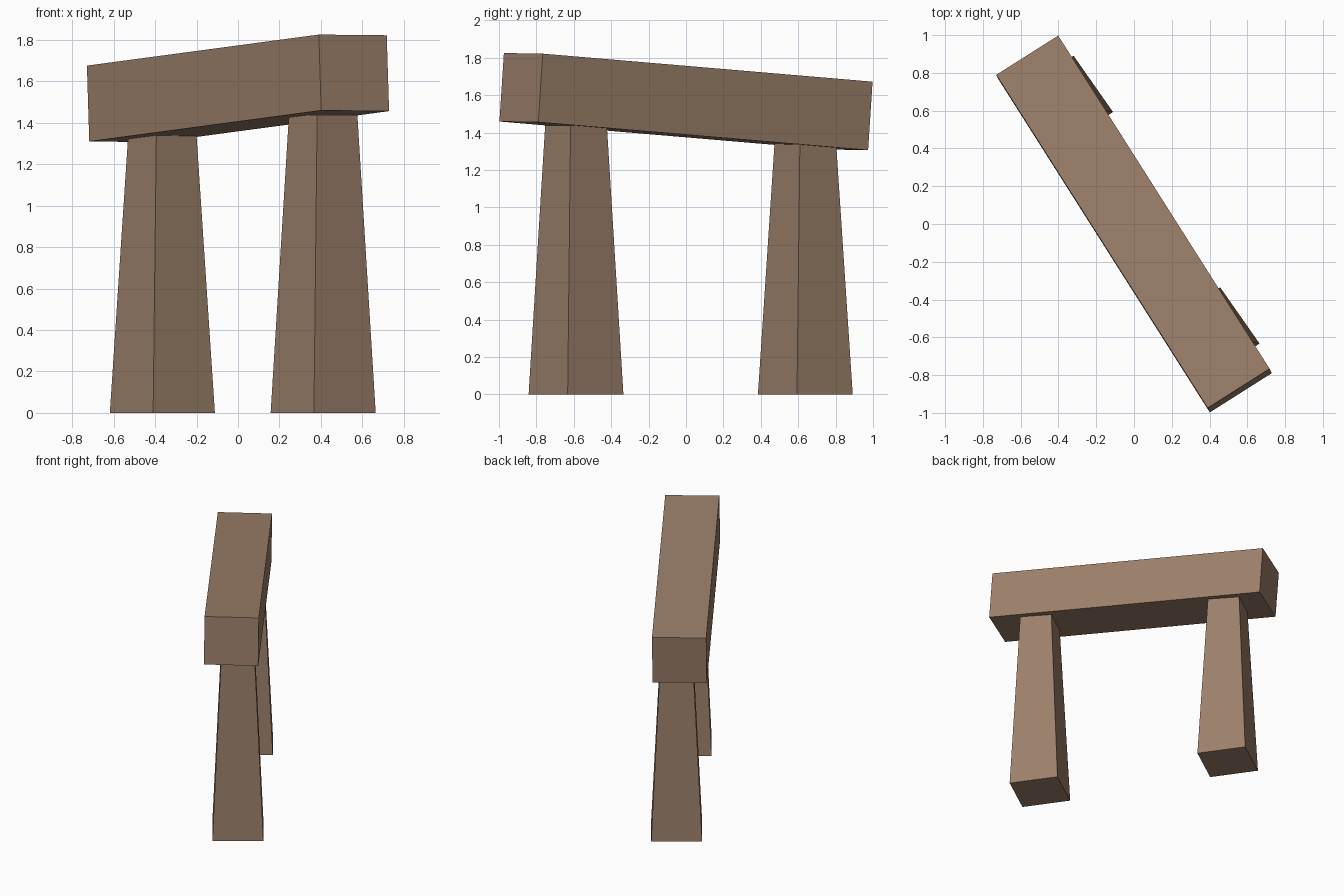
import bpy, bmesh
from math import radians, sqrt
from mathutils import Matrix

if "Cube" in bpy.data.objects:
    bpy.data.objects.remove(bpy.data.objects["Cube"])

stone = bpy.data.materials.new("brown_stone")
stone.diffuse_color = (0.33, 0.215, 0.145, 1)
stone.use_nodes = True
stone.node_tree.nodes["Principled BSDF"].inputs["Base Color"].default_value = stone.diffuse_color


def make_object(name, bm):
    bmesh.ops.recalc_face_normals(bm, faces=bm.faces)
    mesh = bpy.data.meshes.new(name)
    bm.to_mesh(mesh)
    bm.free()
    mesh.materials.append(stone)
    obj = bpy.data.objects.new(name, mesh)
    bpy.context.collection.objects.link(obj)
    return obj


def tapered_pillar(name, x, y, height, base, top, angle):
    # four-sided cone: radius = side / sqrt(2), turned so sides face the axes
    bm = bmesh.new()
    bmesh.ops.create_cone(bm, cap_ends=True, segments=4,
                          radius1=base / sqrt(2), radius2=top / sqrt(2), depth=height)
    obj = make_object(name, bm)
    obj.location = (x, y, height / 2)
    obj.rotation_euler.z = radians(45 + angle)
    return obj


# Two tapering upright stones
tapered_pillar("left_upright", -0.365, 0.638, 1.338, 0.364, 0.237, 35)
tapered_pillar("right_upright", 0.411, -0.588, 1.438, 0.364, 0.237, 35)

# Tilted lintel slab resting across both uprights
bm = bmesh.new()
bmesh.ops.create_cube(bm, size=1, matrix=Matrix.Diagonal((2.094, 0.388, 0.367, 1)))
lintel = make_object("lintel", bm)
lintel.location = (0, 0, 1.566)
lintel.rotation_euler = (radians(-0.5), radians(-4.1), radians(-57.6))
